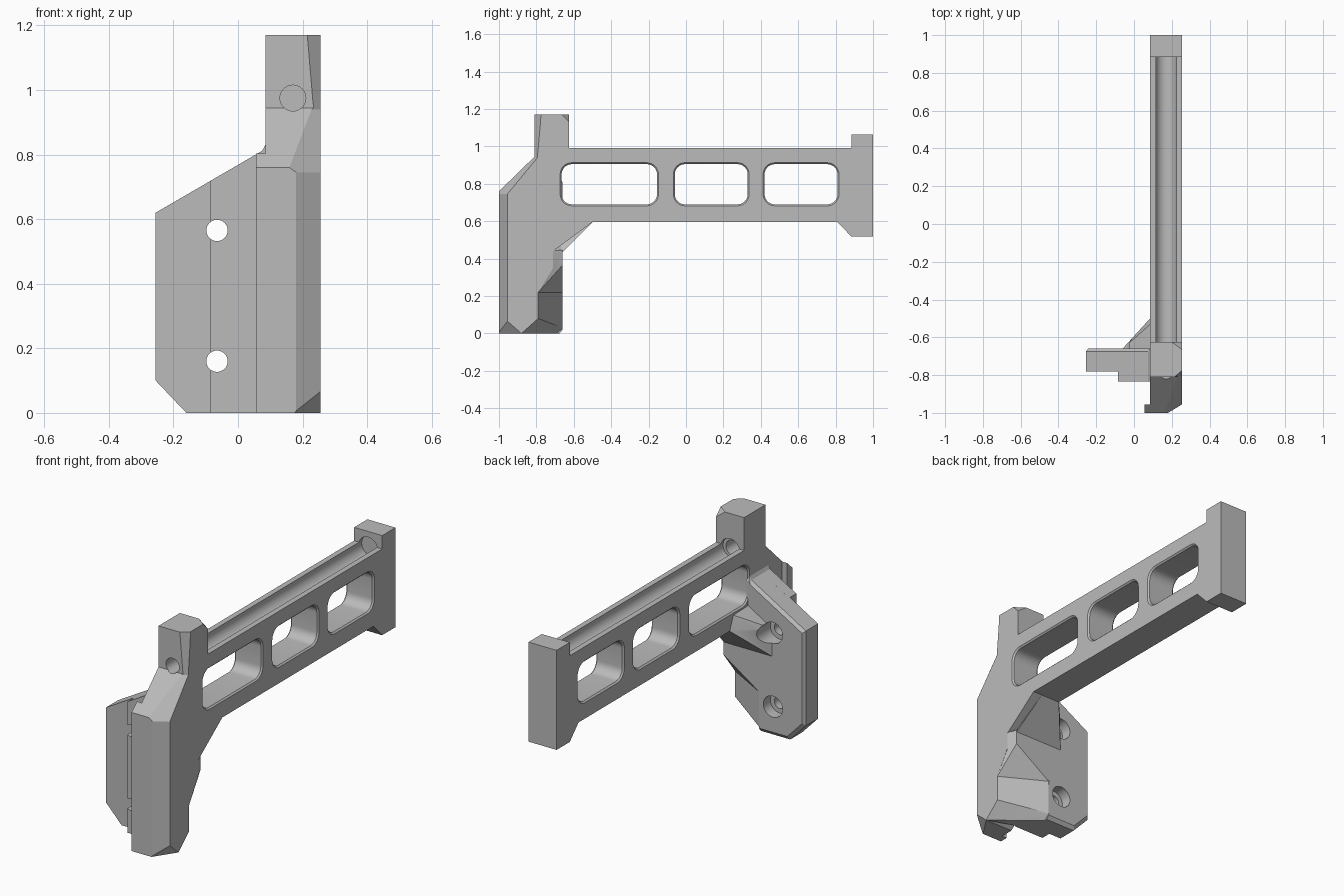
import bpy, bmesh, math
from mathutils import Vector

cube = bpy.data.objects.get("Cube")
if cube:
    bpy.data.objects.remove(cube, do_unlink=True)

grey = bpy.data.materials.new("mid_grey")
grey.use_nodes = True
grey.diffuse_color = (0.5, 0.5, 0.5, 1)
shader = next(n for n in grey.node_tree.nodes if n.type == 'BSDF_PRINCIPLED')
shader.inputs["Base Color"].default_value = (0.5, 0.5, 0.5, 1)

L, R = 0.085, 0.255  # sides of the main frame


def finish(name, bm):
    bmesh.ops.recalc_face_normals(bm, faces=bm.faces[:])
    me = bpy.data.meshes.new(name)
    bm.to_mesh(me)
    bm.free()
    me.materials.append(grey)
    ob = bpy.data.objects.new(name, me)
    bpy.context.collection.objects.link(ob)
    return ob


def loft(name, rings):
    """Closed solid through rings of equal point count."""
    bm = bmesh.new()
    vs = [[bm.verts.new(p) for p in ring] for ring in rings]
    n = len(vs[0])
    for a, b in zip(vs, vs[1:]):
        for i in range(n):
            j = (i + 1) % n
            bm.faces.new((a[i], a[j], b[j], b[i]))
    bm.faces.new(vs[0])
    bm.faces.new(vs[-1])
    return finish(name, bm)


def hull(name, pts):
    bm = bmesh.new()
    for p in pts:
        bm.verts.new(p)
    bmesh.ops.convex_hull(bm, input=bm.verts[:])
    return finish(name, bm)


def side_prism(name, prof, x0, x1):
    return loft(name, [[(x, y, z) for y, z in prof] for x in (x0, x1)])


def rod(name, x, z, r, y0, y1, n=32):
    arc = [(x + r * math.cos(2 * math.pi * i / n), z + r * math.sin(2 * math.pi * i / n))
           for i in range(n)]
    return loft(name, [[(px, y, pz) for px, pz in arc] for y in (y0, y1)])


def rounded(y0, y1, z0, z1, r, grow):
    out = []
    for cy, cz, start in ((y1 - r, z1 - r, 0), (y0 + r, z1 - r, 1),
                          (y0 + r, z0 + r, 2), (y1 - r, z0 + r, 3)):
        for k in range(9):
            a = math.pi / 2 * (start + k / 8)
            out.append((cy + (r + grow) * math.cos(a), cz + (r + grow) * math.sin(a)))
    return out


def corner_cutter(pts, outer):
    """Slices off a corner along the plane through three points."""
    pts = [Vector(p) for p in pts]
    mid = sum(pts, Vector()) / 3
    return hull("corner_cutter", [mid + (p - mid) * 1.4 for p in pts] + [Vector(outer)])


def cut(ob, cutters):
    for c in cutters:
        c.hide_render = True
        m = ob.modifiers.new("cut", 'BOOLEAN')
        m.operation, m.solver, m.object = 'DIFFERENCE', 'EXACT', c
    bpy.context.view_layer.update()
    dg = bpy.context.evaluated_depsgraph_get()
    me = bpy.data.meshes.new_from_object(ob.evaluated_get(dg))
    ob.modifiers.clear()
    ob.data = me


# Main frame: grip, tower, arm and end block in one profile
frame = side_prism("main_frame", [
    (-0.81, 1.17), (-0.81, 0.945), (-1, 0.76), (-1, 0), (-0.88, 0), (-0.79, 0.08),
    (-0.79, 0.22), (-0.71, 0.35), (-0.71, 0.44), (-0.5, 0.595), (0.81, 0.595),
    (0.885, 0.517), (1, 0.517), (1, 1.063), (0.885, 1.063), (0.885, 0.99),
    (-0.625, 0.99), (-0.625, 1.17)], L, R)

# Rounded windows with a slight edge chamfer
cutters = []
for y0, y1 in ((-0.665, -0.155), (-0.06, 0.33), (0.42, 0.81)):
    rings = []
    for x, g in ((L - 0.01, 0.018), (L + 0.008, 0), (R - 0.008, 0), (R + 0.01, 0.018)):
        rings.append([(x, y, z) for y, z in rounded(y0, y1, 0.69, 0.905, 0.055, g)])
    cutters.append(loft("window_cutter", rings))

# Rod groove along the arm and bore through the tower
cutters.append(rod("groove_cutter", 0.17, 0.975, 0.057, -0.645, 0.91))
cutters.append(rod("bore_cutter", 0.17, 0.975, 0.04, -1.1, -0.6))

# Chamfer running up the front outer edge
rings = []
for z, px, py, qy in ((-0.1, 0.18, -1, -0.955), (0.745, 0.18, -1, -0.955),
                      (0.94, 0.235, -0.81, -0.795), (1.2, 0.212, -0.81, -0.773)):
    p, q = Vector((px, py, z)), Vector((R, qy, z))
    d = (q - p) * 0.4
    rings.append([p - d, q + d, Vector((R + 0.06, py - 0.06, z))])
cutters.append(loft("edge_cutter", rings))

# Cut corners at the foot and at the tower top
cutters.append(corner_cutter([(0.175, -1, 0), (R, -0.96, 0.07), (R, -0.88, 0)],
                             (0.36, -1.12, -0.12)))
cutters.append(corner_cutter([(0.2, -0.625, 1.17), (R, -0.665, 1.17), (R, -0.625, 1.13)],
                             (0.32, -0.56, 1.24)))
cut(frame, cutters)

# Thin lip on the inner front edge
lip = side_prism("front_lip", [(-1, 0), (-1, 0.76), (-0.955, 0.803), (-0.955, 0)],
                 0.055, L + 0.01)

# Mounting plate with a chamfered back
outline = [(-0.255, 0.1), (-0.16, 0), (0.02, 0), (0.02, 0.22), (0.1, 0.3), (0.1, 0.83),
           (L, 0.83), (0.075, 0.812), (0.055, 0.8), (-0.255, 0.62)]
plate = loft("mounting_plate", [
    [(x * s, y, 0.4 + (z - 0.4) * s) for x, z in outline]
    for y, s in ((-0.78, 1), (-0.675, 1), (-0.66, 0.95))])

# Raised strip in front of the plate
strip_outline = [(-0.085, 0), (0.1, 0), (0.1, 0.83), (L, 0.83), (0.075, 0.812),
                 (0.055, 0.8), (-0.085, 0.719)]
strip = loft("raised_strip", [[(x, y, z) for x, z in strip_outline]
                              for y in (-0.835, -0.77)])

# Heel behind the grip: faceted lower and flared upper part
heel_low = hull("lower_heel", [
    (R, -0.88, 0), (0.01, -0.88 + 0.08, 0), (0.01, -0.685, 0), (0.01, -0.66, 0.02),
    (0.02, -0.66, 0.22), (0.02, -0.66, 0.03), (R, -0.79, 0.08), (R, -0.79, 0.22),
    (R, -0.88, 0.22), (0.01, -0.8, 0.22)])
heel_top = hull("upper_heel", [
    (0.02, -0.66, 0.22), (R, -0.79, 0.22), (R, -0.85, 0.22), (0.02, -0.8, 0.22),
    (R, -0.71, 0.355), (0.235, -0.66, 0.365), (R, -0.71, 0.445), (0.235, -0.66, 0.445),
    (0.02, -0.66, 0.445), (0.02, -0.8, 0.445), (R, -0.85, 0.445)])

# Gusset joining the arm to the plate
gusset = hull("gusset", [
    (0.2, -0.5, 0.595), (L, -0.5, 0.595), (-0.065, -0.665, 0.43), (0.235, -0.665, 0.43),
    (0.11, -0.51, 0.685), (0.11, -0.7, 0.69), (-0.065, -0.665, 0.585),
    (-0.06, -0.7, 0.585), (-0.06, -0.7, 0.43), (0.2, -0.7, 0.43)])

# Screw holes, counterbored from the back
holes = []
for z in (0.16, 0.565):
    holes.append(rod("hole_cutter", -0.065, z, 0.033, -0.9, -0.4))
    holes.append(rod("counterbore_cutter", -0.065, z, 0.058, -0.72, -0.4))
for part in (plate, strip, gusset):
    cut(part, holes)

for c in cutters + holes:
    bpy.data.objects.remove(c, do_unlink=True)

# Smooth the round walls, keep facets crisp
bpy.ops.object.select_all(action='DESELECT')
for part in (frame, lip, plate, strip, heel_low, heel_top, gusset):
    part.select_set(True)
bpy.context.view_layer.objects.active = frame
bpy.ops.object.shade_smooth_by_angle(angle=math.radians(20))
